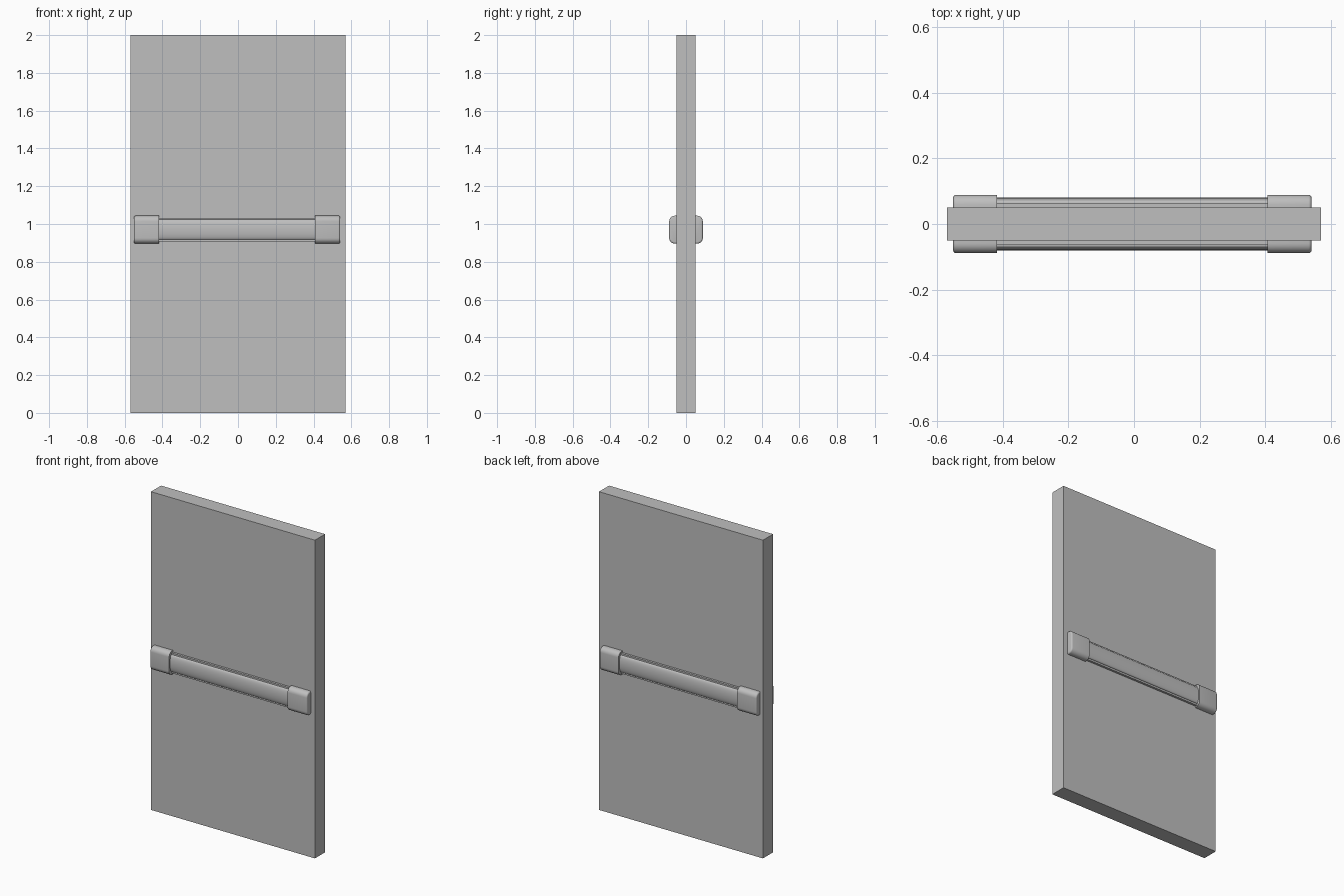
import bpy, bmesh, math

if "Cube" in bpy.data.objects:
    bpy.data.objects.remove(bpy.data.objects["Cube"])

GREY = (0.52, 0.52, 0.52, 1)
mat = bpy.data.materials.new("plain_grey")
mat.use_nodes = True
mat.diffuse_color = GREY
mat.node_tree.nodes["Principled BSDF"].inputs["Base Color"].default_value = GREY

CX, CZ = -0.005, 0.97      # centre of the push bars
FACE = 0.05                # half thickness of the door


def finish(bm, name, smooth=True):
    bmesh.ops.recalc_face_normals(bm, faces=bm.faces)
    mesh = bpy.data.meshes.new(name)
    bm.to_mesh(mesh)
    bm.free()
    obj = bpy.data.objects.new(name, mesh)
    bpy.context.collection.objects.link(obj)
    mesh.materials.append(mat)
    if smooth:
        bpy.ops.object.select_all(action='DESELECT')
        obj.select_set(True)
        bpy.context.view_layer.objects.active = obj
        bpy.ops.object.shade_smooth_by_angle(angle=math.radians(35))
    return obj


def box(x0, x1, y0, y1, z0, z1):
    bm = bmesh.new()
    bmesh.ops.create_cube(bm, size=1)
    for v in bm.verts:
        v.co.x = x1 if v.co.x > 0 else x0
        v.co.y = y1 if v.co.y > 0 else y0
        v.co.z = z1 if v.co.z > 0 else z0
    return bm


def extrude_profile(name, points, x0, x1):
    # sweep a (y, z) outline along x
    bm = bmesh.new()
    face = bm.faces.new([bm.verts.new((x0, y, z)) for y, z in points])
    new = bmesh.ops.extrude_face_region(bm, geom=[face])["geom"]
    verts = [g for g in new if isinstance(g, bmesh.types.BMVert)]
    bmesh.ops.translate(bm, verts=verts, vec=(x1 - x0, 0, 0))
    return finish(bm, name)


def end_cap(name, side, end):
    # rounded block whose outer end has a small soft edge
    inner, outer = CX + end * 0.412, CX + end * 0.546
    top, base = side * 0.089, side * (FACE - 0.005)
    bm = box(min(inner, outer), max(inner, outer),
             min(top, base), max(top, base), 0.896, 1.044)

    def at(edge, axis, value):
        return all(abs(v.co[axis] - value) < 1e-4 for v in edge.verts)

    long_edges = [e for e in bm.edges if at(e, 1, top)
                  and abs(e.verts[0].co.x - e.verts[1].co.x) > 0.05]
    bmesh.ops.bevel(bm, geom=long_edges, offset=0.03, segments=6,
                    profile=0.5, affect='EDGES')
    rim = [e for e in bm.edges if at(e, 0, outer) and not at(e, 1, base)]
    bmesh.ops.bevel(bm, geom=rim, offset=0.009, segments=4,
                    profile=0.5, affect='EDGES')
    finish(bm, name)


# Door panel
finish(box(-0.57, 0.57, -FACE, FACE, 0, 2), "door_panel", smooth=False)

# Push bar assembly on both faces
for label, side in (("front", -1), ("back", 1)):
    # Backing rail against the door
    finish(box(CX - 0.42, CX + 0.42, min(side * 0.045, side * 0.064),
               max(side * 0.045, side * 0.064), 0.906, 1.033),
           label + "_bar_rail", smooth=False)
    # Gently domed bar
    half, steps = 0.053, 16
    arc = [(side * (0.066 + 0.014 * math.sin(math.pi * i / steps)),
            CZ - half * math.cos(math.pi * i / steps))
           for i in range(steps + 1)]
    outline = [(side * 0.055, CZ - half)] + arc + [(side * 0.055, CZ + half)]
    extrude_profile(label + "_push_bar", outline, CX - 0.42, CX + 0.42)
    # End caps
    for end_name, end in (("left", 1), ("right", -1)):
        end_cap(label + "_" + end_name + "_cap", side, end)
